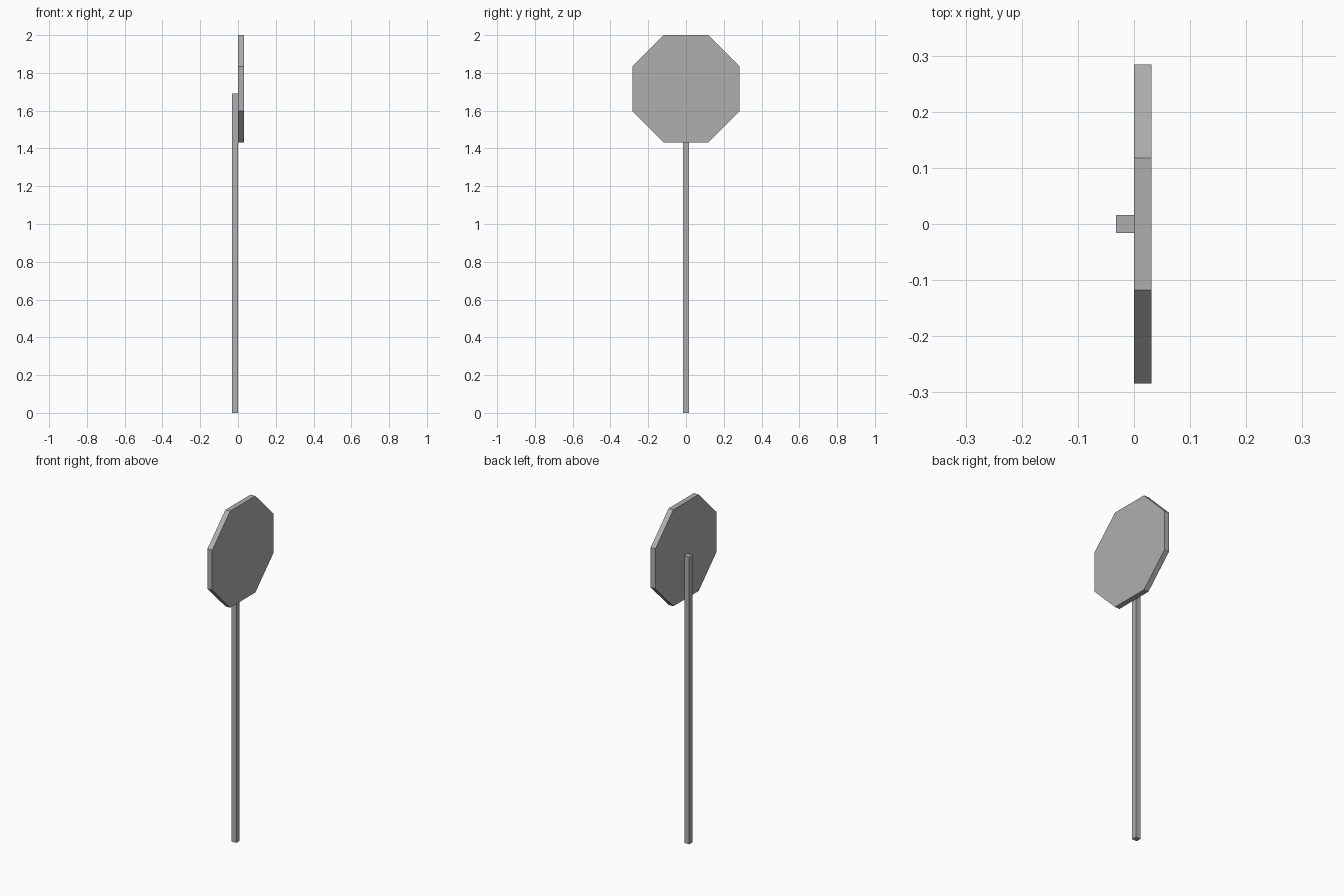
import bpy, bmesh
from math import pi, cos, sin

if "Cube" in bpy.data.objects:
    bpy.data.objects.remove(bpy.data.objects["Cube"])

SIGN_T = 0.031      # panel thickness
APOTHEM = 0.284     # half the panel's flat-to-flat width
POST = 0.032        # square post width
POST_H = 1.692

# Darker grey shared by both parts
grey = bpy.data.materials.new("dark_grey")
grey.diffuse_color = (0.43, 0.43, 0.43, 1)
grey.use_nodes = True
grey.node_tree.nodes["Principled BSDF"].inputs["Base Color"].default_value = grey.diffuse_color


def extruded(name, profile, direction):
    """Solid made by extruding a closed flat profile along a direction."""
    bm = bmesh.new()
    face = bm.faces.new([bm.verts.new(p) for p in profile])
    ext = bmesh.ops.extrude_face_region(bm, geom=[face], use_keep_orig=True)
    moved = [g for g in ext["geom"] if isinstance(g, bmesh.types.BMVert)]
    bmesh.ops.translate(bm, verts=moved, vec=direction)
    bmesh.ops.recalc_face_normals(bm, faces=bm.faces)
    mesh = bpy.data.meshes.new(name)
    bm.to_mesh(mesh)
    bm.free()
    mesh.materials.append(grey)
    obj = bpy.data.objects.new(name, mesh)
    bpy.context.collection.objects.link(obj)
    return obj


# Octagonal panel facing +x, top edge at z = 2
radius = APOTHEM / cos(pi / 8)
angles = [pi / 8 + i * pi / 4 for i in range(8)]
octagon = [(0, radius * cos(a), 2 - APOTHEM + radius * sin(a)) for a in angles]
extruded("sign_panel", octagon, (SIGN_T, 0, 0))

# Square post flush against the back of the panel
h = POST / 2
square = [(-POST, -h, 0), (0, -h, 0), (0, h, 0), (-POST, h, 0)]
extruded("post", square, (0, 0, POST_H))
